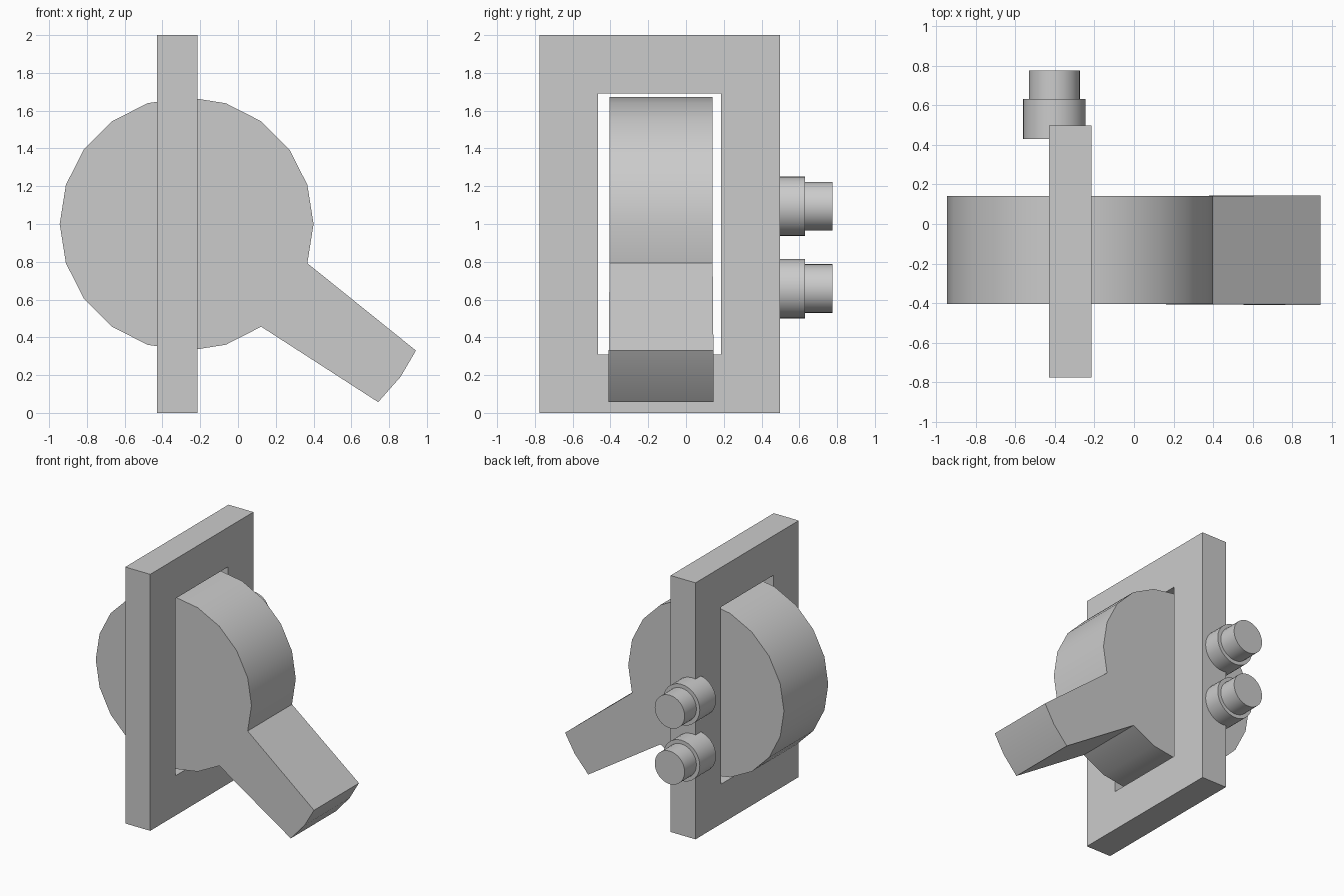
import bpy, bmesh
from math import radians, cos, sin, pi

if "Cube" in bpy.data.objects:
    bpy.data.objects.remove(bpy.data.objects["Cube"])


def finish(name, bm, smooth=False):
    bmesh.ops.recalc_face_normals(bm, faces=bm.faces)
    mesh = bpy.data.meshes.new(name)
    bm.to_mesh(mesh)
    bm.free()
    ob = bpy.data.objects.new(name, mesh)
    bpy.context.collection.objects.link(ob)
    if smooth:
        bpy.ops.object.select_all(action='DESELECT')
        bpy.context.view_layer.objects.active = ob
        ob.select_set(True)
        bpy.ops.object.shade_smooth_by_angle(angle=radians(30))
    return ob


def prism(bm, points, y0, y1):
    """Extrude an (x, z) outline along y."""
    face = bm.faces.new([bm.verts.new((x, y0, z)) for x, z in points])
    new = bmesh.ops.extrude_face_region(bm, geom=[face])['geom']
    bmesh.ops.translate(bm, vec=(0, y1 - y0, 0),
                        verts=[v for v in new if isinstance(v, bmesh.types.BMVert)])


def circle(cx, cz, r, n):
    return [(cx + r * cos(2 * pi * i / n), cz + r * sin(2 * pi * i / n)) for i in range(n)]


# Upright plate with a rectangular slot
X0, X1 = -0.43, -0.215
bm = bmesh.new()
rects = [[(-.775, 0), (.497, 0), (.497, 2), (-.775, 2)],
         [(-.465, .31), (.185, .31), (.185, 1.692), (-.465, 1.692)]]
rings = [[[bm.verts.new((x, y, z)) for y, z in r] for r in rects] for x in (X0, X1)]
for i in range(4):
    j = (i + 1) % 4
    for outer, inner in rings:
        bm.faces.new((outer[i], outer[j], inner[j], inner[i]))
    for k in range(2):
        a, b = rings[0][k], rings[1][k]
        bm.faces.new((a[i], a[j], b[j], b[i]))
finish("slotted_plate", bm)

# 20-sided wheel with the lever drawn out of two of its rim faces
outline = circle(-.272, 1.0, .672, 20)
outline[17:20] = [outline[17], (.742, .057), (.86, .19), (.942, .33), outline[19]]
bm = bmesh.new()
prism(bm, outline, -.405, .141)
for v in bm.verts:
    if v.co.x > .7:
        v.co.y += .004 if v.co.y > 0 else -.004
finish("wheel_and_lever", bm, True)

# Two plugs on the plate edge, each a collar around a pin
for label, z in (("upper", 1.094), ("lower", .658)):
    for part, r, y0, y1 in (("collar", .158, .43, .63), ("pin", .129, .45, .775)):
        bm = bmesh.new()
        prism(bm, circle(-.402, z, r, 32), y0, y1)
        finish(f"{label}_plug_{part}", bm, True)
